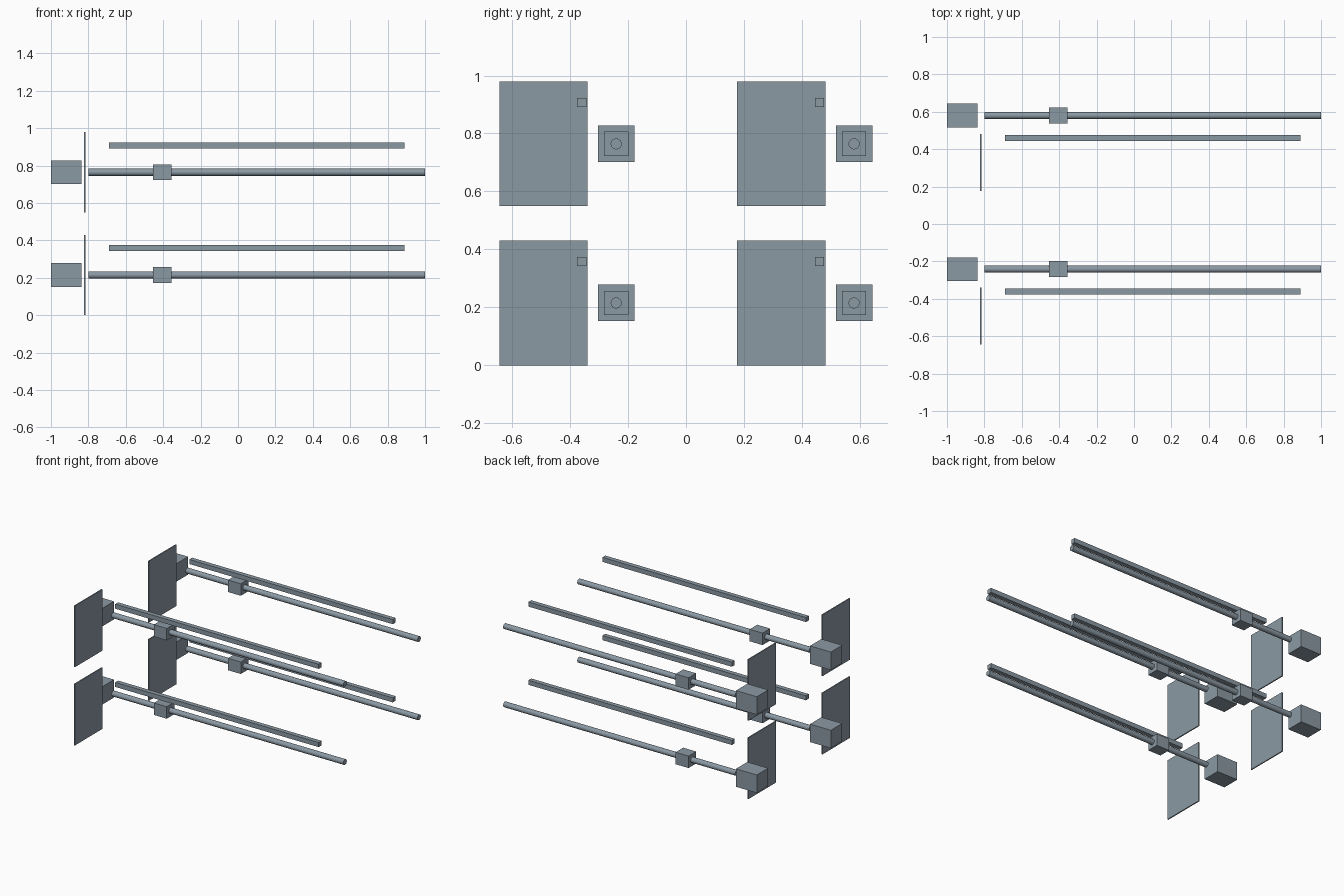
import bpy
from math import pi

cube = bpy.data.objects.get("Cube")
if cube:
    bpy.data.objects.remove(cube, do_unlink=True)

steel = bpy.data.materials.new("blue_grey_steel")
steel.use_nodes = True
colour = (0.26, 0.32, 0.37, 1)
steel.diffuse_color = colour
steel.node_tree.nodes["Principled BSDF"].inputs["Base Color"].default_value = colour


def box(name, centre, size):
    bpy.ops.mesh.primitive_cube_add(size=1, location=centre)
    obj = bpy.context.object
    obj.name = name
    obj.scale = size
    bpy.ops.object.transform_apply(location=False, rotation=False, scale=True)
    obj.data.materials.append(steel)


def rod(name, centre, radius, length):
    bpy.ops.mesh.primitive_cylinder_add(vertices=24, radius=radius, depth=length,
                                        location=centre, rotation=(0, pi / 2, 0))
    obj = bpy.context.object
    obj.name = name
    bpy.ops.object.shade_smooth_by_angle()
    obj.data.materials.append(steel)


# Four identical linear drives: front/back pairs on two levels
for side, y in (("front", -0.241), ("back", 0.58)):
    for level, z in (("lower", 0.215), ("upper", 0.764)):
        tag = f"{side}_{level}"
        box(f"motor_{tag}", (-0.919, y, z), (0.162, 0.126, 0.126))
        rod(f"drive_rod_{tag}", (0.1, y, z), 0.019, 1.8)
        box(f"carriage_{tag}", (-0.405, y, z), (0.1, 0.084, 0.084))
        box(f"guide_rail_{tag}", (0.1, y - 0.119, z + 0.143), (1.58, 0.032, 0.032))
        box(f"end_plate_{tag}", (-0.819, y - 0.251, z), (0.008, 0.305, 0.43))
